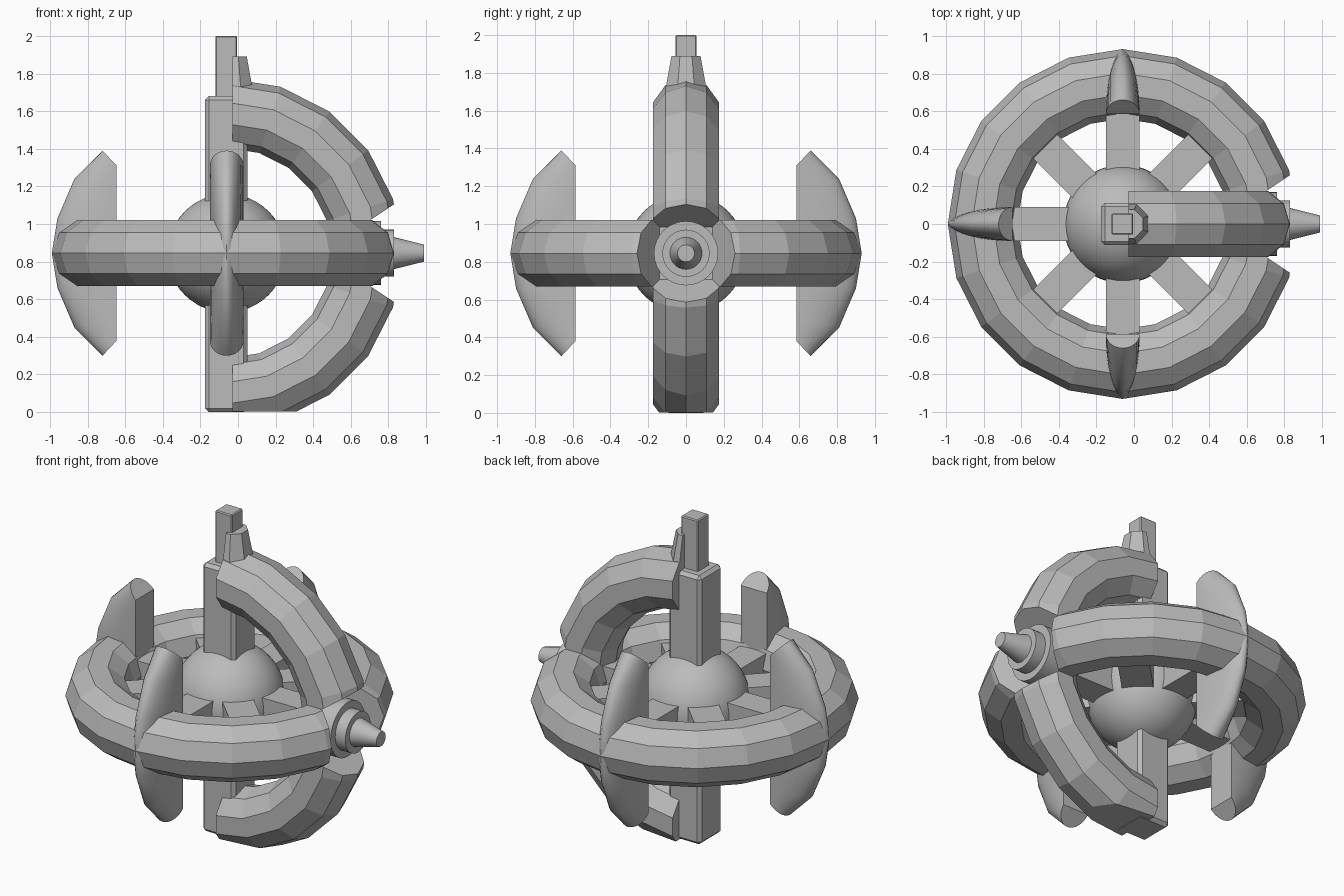
import bpy, bmesh
from math import sin, cos, pi, radians
from mathutils import Matrix, Vector

cube = bpy.data.objects.get("Cube")
if cube:
    bpy.data.objects.remove(cube, do_unlink=True)

CENTRE = Vector((-0.06, 0, 0.845))
CUT_X = -0.03

grey = bpy.data.materials.new("plain_grey")
grey.use_nodes = True
GREY = (0.5, 0.5, 0.5, 1)
grey.diffuse_color = GREY
grey.node_tree.nodes["Principled BSDF"].inputs["Base Color"].default_value = GREY


def finish(name, bm, smooth=None):
    bmesh.ops.recalc_face_normals(bm, faces=bm.faces)
    mesh = bpy.data.meshes.new(name)
    bm.to_mesh(mesh)
    bm.free()
    mesh.materials.append(grey)
    ob = bpy.data.objects.new(name, mesh)
    bpy.context.collection.objects.link(ob)
    bpy.ops.object.select_all(action='DESELECT')
    bpy.context.view_layer.objects.active = ob
    ob.select_set(True)
    if smooth:
        bpy.ops.object.shade_smooth_by_angle(angle=radians(smooth))
    return ob


def loft(bm, rows, closed_rows=False, caps=False):
    """Skin rows of points; each row is a closed loop."""
    rows = [[bm.verts.new(p) for p in row] for row in rows]
    n = len(rows[0])
    pairs = list(zip(rows, rows[1:])) + ([(rows[-1], rows[0])] if closed_rows else [])
    for a, b in pairs:
        for j in range(n):
            k = (j + 1) % n
            bm.faces.new((a[j], a[k], b[k], b[j]))
    if caps:
        bm.faces.new(rows[0])
        bm.faces.new(rows[-1])


def clip(bm, point, normal):
    """Remove what lies on the normal's side and close the opening."""
    geom = bm.verts[:] + bm.edges[:] + bm.faces[:]
    cut = bmesh.ops.bisect_plane(bm, geom=geom, plane_co=point, plane_no=normal, clear_outer=True)
    edges = [e for e in cut["geom_cut"] if isinstance(e, bmesh.types.BMEdge)]
    bmesh.ops.holes_fill(bm, edges=edges, sides=0)


def ring(turn):
    """Ring with 20 segments and a ten-sided section."""
    bm = bmesh.new()
    rows = []
    for i in range(20):
        a = i * pi / 10
        row = []
        for j in range(10):
            t = j * pi / 5
            r = 0.745 + 0.185 * cos(t)
            row.append(CENTRE + turn @ Vector((r * cos(a), r * sin(a), 0.185 * sin(t))))
        rows.append(row)
    loft(bm, rows, closed_rows=True)
    return bm


def box(name, size, centre, bevel=0.0):
    bm = bmesh.new()
    bmesh.ops.create_cube(bm, size=1, matrix=Matrix.Translation(centre) @ Matrix.Diagonal((*size, 1)))
    if bevel:
        bmesh.ops.bevel(bm, geom=bm.edges[:], offset=bevel, segments=1, affect='EDGES')
    return finish(name, bm)


# Rings: a level one, and an upright half cut flat at the column and the floor
level_ring = finish("level_ring", ring(Matrix.Identity(3)))
bm = ring(Matrix.Rotation(pi / 2, 3, 'X'))
clip(bm, (CUT_X, 0, 0), (-1, 0, 0))
clip(bm, (0, 0, 0.003), (0, 0, -1))
upright_arc = finish("upright_arc", bm)

# Flared square notch where the rings cross
bm = bmesh.new()
loft(bm, [[(x, sy * s, CENTRE.z + sz * s) for sy, sz in ((1, 1), (-1, 1), (-1, -1), (1, -1))]
          for x, s in ((0.65, 0.14), (1.2, 0.507))], caps=True)
cutter = finish("notch_cutter", bm)
cutter.hide_render = True
for ob in (level_ring, upright_arc):
    mod = ob.modifiers.new("notch", 'BOOLEAN')
    mod.operation = 'DIFFERENCE'
    mod.solver = 'EXACT'
    mod.object = cutter
    bpy.context.view_layer.objects.active = ob
    bpy.ops.object.modifier_apply(modifier=mod.name)
bpy.data.objects.remove(cutter, do_unlink=True)

# Stepped nozzle in the notch
bm = bmesh.new()
profile = [(0.62, 0.17), (0.76, 0.17), (0.76, 0.125), (0.83, 0.125), (0.83, 0.085), (0.99, 0.045)]
loft(bm, [[(x, r * cos(k * pi / 16), CENTRE.z + r * sin(k * pi / 16)) for k in range(32)]
          for x, r in profile], caps=True)
finish("nozzle", bm, 35)

# Core sphere and its spokes
bm = bmesh.new()
bmesh.ops.create_uvsphere(bm, u_segments=48, v_segments=24, radius=0.315,
                          matrix=Matrix.Translation(CENTRE))
finish("core_sphere", bm, 40)
for i in range(8):
    spoke = box(f"spoke_{i + 1}", (0.4, 0.18, 0.18), (0.45, 0, 0))
    spoke.location = CENTRE
    spoke.rotation_euler.z = i * pi / 4

# Column and its narrow top
box("column", (0.225, 0.225, 1.68), (-0.0625, 0, 0.84), 0.02)
box("column_top", (0.116, 0.112, 0.4), (-0.062, 0, 1.8), 0.006)

# Tapered half-octagon stub on top of the arc
bm = bmesh.new()
loft(bm, [[(CUT_X + r * cos((k + .5) * pi / 4), r * sin((k + .5) * pi / 4), z) for k in range(8)]
          for z, r in ((1.65, 0.13), (1.89, 0.083))], caps=True)
clip(bm, (CUT_X, 0, 0), (-1, 0, 0))
finish("arc_stub", bm)

# Crescent blades: half-ellipse sections with slanted ends
half = [(0.465, 0.545, 0.66), (0.33, 0.395, 0.81), (0.16, 0.185, 0.90)]
sections = half + [(0, 0, 0.93)] + [(-a, -b, r) for a, b, r in reversed(half)]
for name, angle in (("right_blade", pi), ("front_blade", -pi / 2), ("back_blade", pi / 2)):
    bm = bmesh.new()
    rows = []
    for z_in, z_out, r_out in sections:
        row = []
        for k in range(17):
            t = -pi / 2 + k * pi / 16
            f = cos(t)
            row.append((0.585 + (r_out - 0.585) * f, 0.09 * sin(t), z_in + (z_out - z_in) * f))
        rows.append(row)
    loft(bm, rows, caps=True)
    blade = finish(name, bm, 35)
    blade.location = CENTRE
    blade.rotation_euler.z = angle
